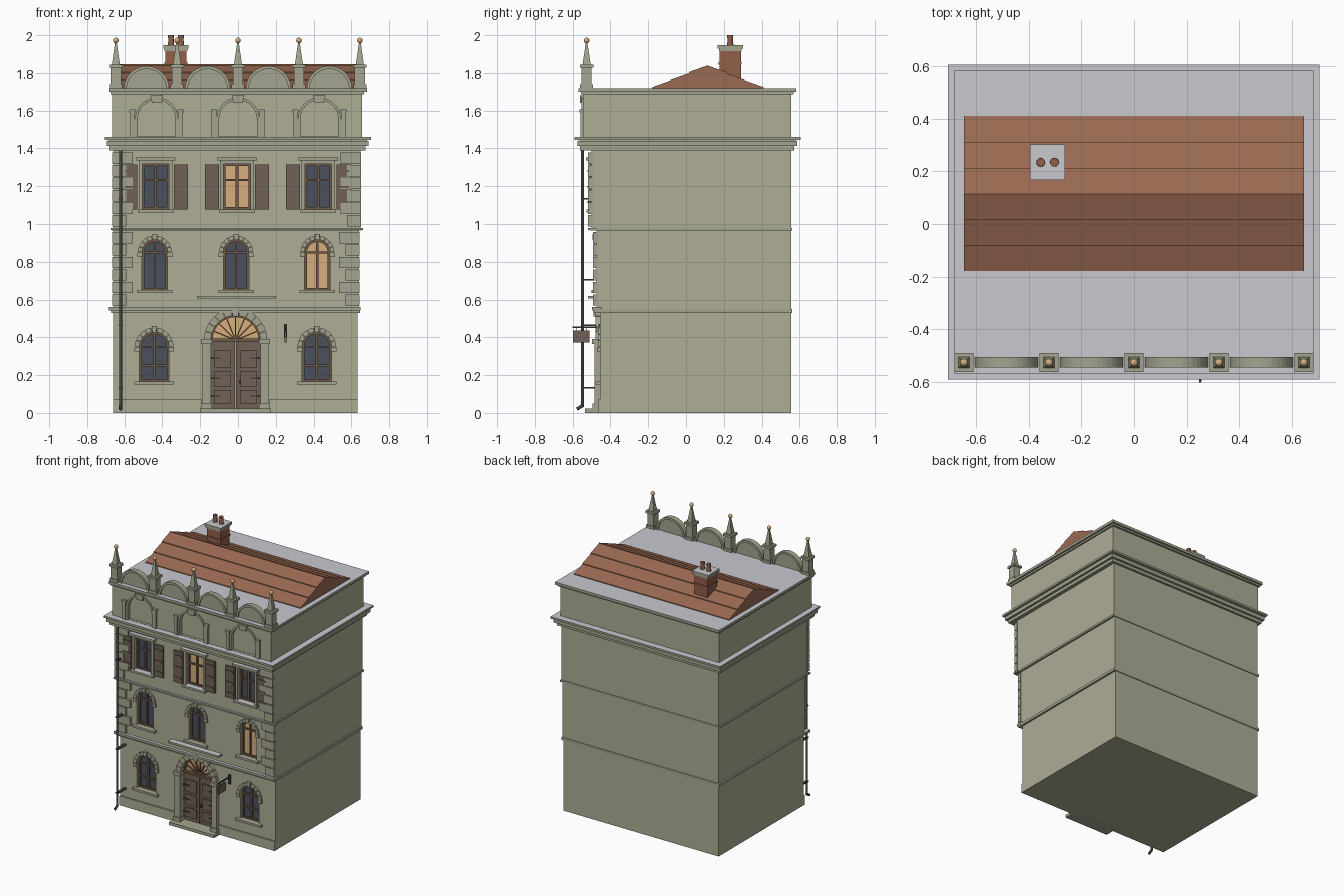
import bpy, bmesh, math
from mathutils import Matrix, Vector

if "Cube" in bpy.data.objects:
    bpy.data.objects.remove(bpy.data.objects["Cube"])

def mat(name, r, g, b):
    m = bpy.data.materials.new(name)
    m.diffuse_color = [((c / 255 + 0.055) / 1.055) ** 2.4 for c in (r, g, b)] + [1]
    m.use_nodes = True
    m.node_tree.nodes["Principled BSDF"].inputs["Base Color"].default_value = m.diffuse_color
    return m

WALL = mat("wall_plaster", 174, 173, 150)
TRIM = mat("trim_stone", 164, 165, 144)
LEAD = mat("roof_lead", 200, 201, 207)
TILE = mat("roof_tile", 154, 106, 83)
BRICK = mat("chimney_brick", 146, 94, 73)
WOOD = mat("door_wood", 112, 97, 87)
GLASS = mat("dark_glass", 75, 80, 93)
LIT = mat("lit_glass", 214, 174, 127)
FRAME = mat("window_frame", 112, 90, 70)
IRON = mat("dark_iron", 66, 66, 62)

# ---------- helpers ----------
def finish(name, bm, m, top=None):
    bmesh.ops.recalc_face_normals(bm, faces=bm.faces[:])
    me = bpy.data.meshes.new(name)
    me.materials.append(m)
    if top:
        me.materials.append(top)
        for f in bm.faces:
            f.material_index = int(f.normal.z > 0.9)
    bm.to_mesh(me)
    bm.free()
    ob = bpy.data.objects.new(name, me)
    bpy.context.collection.objects.link(ob)
    return ob

def boxes(name, items, m, top=None):
    """items: (x0, x1, y0, y1, z0, z1)"""
    bm = bmesh.new()
    for x0, x1, y0, y1, z0, z1 in items:
        M = Matrix.Translation(((x0 + x1) / 2, (y0 + y1) / 2, (z0 + z1) / 2))
        bmesh.ops.create_cube(bm, size=1, matrix=M @ Matrix.Diagonal((x1 - x0, y1 - y0, z1 - z0, 1)))
    return finish(name, bm, m, top)

def prisms(name, polys, a, b, m, axis="y"):
    """extrude (u, z) outlines along y (or x)"""
    bm = bmesh.new()
    for p in polys:
        vs = [bm.verts.new((u, a, z) if axis == "y" else (a, u, z)) for u, z in p]
        r = bmesh.ops.extrude_face_region(bm, geom=[bm.faces.new(vs)])
        d = Vector((0, b - a, 0) if axis == "y" else (b - a, 0, 0))
        bmesh.ops.translate(bm, vec=d, verts=[v for v in r["geom"] if isinstance(v, bmesh.types.BMVert)])
    return finish(name, bm, m)

def arch(cx, hw, z0, zs, n=16):
    return [(cx - hw, z0), (cx + hw, z0)] + [
        (cx + hw * math.cos(math.pi * i / n), zs + hw * math.sin(math.pi * i / n)) for i in range(n + 1)]

def ring(cx, zs, r0, r1, n, gap=0.0, sub=3):
    out = []
    for i in range(n):
        a0, a1 = math.pi * i / n + gap, math.pi * (i + 1) / n - gap
        t = [a0 + (a1 - a0) * k / sub for k in range(sub + 1)]
        out.append([(cx + r0 * math.cos(a), zs + r0 * math.sin(a)) for a in t] +
                   [(cx + r1 * math.cos(a), zs + r1 * math.sin(a)) for a in reversed(t)])
    return out

def rect(x0, x1, z0, z1):
    return [(x0, z0), (x1, z0), (x1, z1), (x0, z1)]

def keystone(cx, z0, z1, w):
    return [(cx - w * .7, z0), (cx + w * .7, z0), (cx + w, z1), (cx - w, z1)]

def cylinder(name, p, q, r0, m, r1=None, seg=12):
    p, q = Vector(p), Vector(q)
    bm = bmesh.new()
    M = Matrix.Translation((p + q) / 2) @ (q - p).to_track_quat("Z", "Y").to_matrix().to_4x4()
    bmesh.ops.create_cone(bm, cap_ends=True, segments=seg, radius1=r0, radius2=r0 if r1 is None else r1,
                          depth=(q - p).length, matrix=M)
    return finish(name, bm, m)

def carve(ob, polys, y0, y1):
    cut = prisms("opening_cutter", polys, y0, y1, ob.data.materials[0])
    cut.hide_render = True
    md = ob.modifiers.new("openings", "BOOLEAN")
    md.object, md.solver = cut, "EXACT"
    bpy.context.view_layer.objects.active = ob
    bpy.ops.object.modifier_apply(modifier="openings")
    bpy.data.objects.remove(cut)

# ---------- storeys, each stepping forward ----------
F = [-0.455, -0.475, -0.50, -0.545]
XL = [-0.66, -0.66, -0.66, -0.665]
XR = [0.632, 0.64, 0.648, 0.657]
Z = [0, 0.545, 0.97, 1.40, 1.70]
BACK = 0.555
CX = [-0.013, -0.01, -0.005, 0.0]
cols = [[c - 0.43, c, c + 0.43] for c in CX]
body = [boxes(f"storey_{i + 1}", [(XL[i], XR[i], F[i], BACK, Z[i], Z[i + 1])], WALL) for i in range(4)]

carve(body[0], [arch(cols[0][0], .078, .165, .35), arch(cols[0][2], .078, .165, .35),
                arch(cols[0][1], .132, .02, .385)], -0.7, F[0] + .045)
carve(body[1], [arch(c, .067, .65, .85) for c in cols[1]], -0.7, F[1] + .04)
carve(body[2], [rect(c - .072, c + .072, 1.078, 1.318) for c in cols[2]], -0.7, F[2] + .04)
carve(body[3], [arch(c, .10, 1.462, 1.555) for c in cols[3]], -0.7, F[3] + .02)

# plinth and string courses
boxes("plinth", [(XL[0], -.19, F[0] - .012, F[0], 0, .07), (.165, XR[0], F[0] - .012, F[0], 0, .07)], WALL)
boxes("lower_string_course", [(-.67, .646, F[1] - .012, BACK + .005, .53, .55),
                              (-.685, .648, F[1] - .022, F[1] + .03, .542, .56)], TRIM, LEAD)
boxes("upper_string_course", [(-.668, .655, F[2] - .012, BACK + .005, .965, .98),
                              (-.672, .662, F[2] - .02, F[2] + .03, .968, .978)], TRIM, LEAD)

# main cornice and attic coping
boxes("main_cornice", [(-.682, .675, -.56, .572, 1.39, 1.415), (-.695, .692, -.575, .588, 1.413, 1.44),
                       (-.706, .704, -.59, .605, 1.445, 1.46), (-.685, .682, -.565, .58, 1.435, 1.447)], TRIM, LEAD)
boxes("attic_coping", [(-.672, .668, -.555, .57, 1.685, 1.70), (-.682, .682, -.568, .583, 1.698, 1.718)], TRIM, LEAD)

# quoins on the two upper storeys
for s, z0 in ((1, .565), (2, .985)):
    st = []
    for k in range(6):
        w = .105 if k % 2 else .07
        a, b = z0 + k * .066 + .003, z0 + (k + 1) * .066 - .003
        st += [(XL[s] - .004, XL[s] + w, F[s] - .018, F[s] + .01, a, b),
               (XR[s] - w, XR[s] + .004, F[s] - .018, F[s] + .01, a, b)]
    boxes(f"quoins_storey_{s + 1}", st, TRIM)

# ---------- arched windows ----------
def arched_window(name, y, cx, hw, z0, zs, pane, band, bars):
    top = zs + hw
    prisms(name + "_glass", [arch(cx, hw, z0, zs)], y + .03, y + .038, pane)
    prisms(name + "_frame", [rect(cx - hw, cx - hw + .012, z0, zs), rect(cx + hw - .012, cx + hw, z0, zs),
                             rect(cx - .006, cx + .006, z0, top), rect(cx - hw, cx + hw, z0, z0 + .012)]
           + [rect(cx - hw, cx + hw, b - .005, b + .005) for b in bars]
           + ring(cx, zs, hw - .012, hw, 1, sub=16), y + .018, y + .031, FRAME)
    prisms(name + "_arch_stones", ring(cx, zs, hw, hw + band, 9, .012), y - .012, y + .012, TRIM)
    prisms(name + "_keystone", [keystone(cx, top - .002, top + band + .008, .014)], y - .02, y + .01, TRIM)
    boxes(name + "_imposts", [(cx + s * (hw + .012) - .014, cx + s * (hw + .012) + .014, y - .015, y + .01,
                               zs - .025, zs) for s in (-1, 1)], TRIM)
    boxes(name + "_sill", [(cx - hw - .027, cx + hw + .027, y - .025, y + .03, z0 - .016, z0)], TRIM)

for i in (0, 2):
    arched_window(f"ground_window_{i}", F[0], cols[0][i], .078, .165, .35, GLASS, .024, (.25, .35))
for i in range(3):
    arched_window(f"middle_window_{i}", F[1], cols[1][i], .067, .65, .85, LIT if i == 2 else GLASS, .022, (.85,))

# ---------- square shuttered windows ----------
for i, c in enumerate(cols[2]):
    y, n = F[2], f"upper_window_{i}"
    prisms(n + "_glass", [rect(c - .072, c + .072, 1.078, 1.318)], y + .03, y + .038, LIT if i == 1 else GLASS)
    prisms(n + "_frame", [rect(c - .072, c - .06, 1.078, 1.318), rect(c + .06, c + .072, 1.078, 1.318),
                          rect(c - .007, c + .007, 1.078, 1.318), rect(c - .072, c + .072, 1.228, 1.239),
                          rect(c - .072, c + .072, 1.078, 1.09), rect(c - .072, c + .072, 1.306, 1.318)],
           y + .018, y + .031, FRAME)
    boxes(n + "_surround", [(c + s * .08 - .009, c + s * .08 + .009, y - .012, y + .01, 1.078, 1.335) for s in (-1, 1)]
          + [(c - .089, c + .089, y - .012, y + .01, 1.318, 1.335)], TRIM)
    boxes(n + "_ledges", [(c - .105, c + .105, y - .03, y + .01, 1.335, 1.353),
                          (c - .095, c + .095, y - .028, y + .03, 1.062, 1.078)], TRIM, LEAD)
    sh = [(c + s * .133 - .037, c + s * .133 + .037, y - .016, y, 1.078, 1.315) for s in (-1, 1)]
    boxes(n + "_shutters", sh, WOOD)
    boxes(n + "_shutter_battens", [(x0 + .008, x1 - .008, y - .021, y - .01, z, z + .012)
                                   for x0, x1, *_ in sh for z in (1.11, 1.19, 1.275)], WOOD)

# ---------- blind arches on the attic ----------
for i, c in enumerate(cols[3]):
    y = F[3]
    prisms(f"blind_arch_{i}", ring(c, 1.555, .10, .114, 1, sub=16)
           + [rect(c + s * .107 - .007, c + s * .107 + .007, 1.46, 1.555) for s in (-1, 1)], y - .008, y + .01, TRIM)
    boxes(f"blind_arch_pilasters_{i}", [(c + s * .127 - .012, c + s * .127 + .012, y - .014, y + .01, 1.46, 1.592)
                                        for s in (-1, 1)]
          + [(c + s * .127 - .017, c + s * .127 + .017, y - .02, y + .01, 1.59, 1.605) for s in (-1, 1)], TRIM)
    prisms(f"blind_arch_keystone_{i}", [keystone(c, 1.64, 1.68, .034)], y - .016, y + .01, TRIM)

# ---------- doorway ----------
c, y = CX[0], F[0]
boxes("door_leaves", [(c - .132, c - .003, y + .02, y + .04, .02, .385), (c + .003, c + .132, y + .02, y + .04, .02, .385)], WOOD)
boxes("door_panels", [(c + s * .068 - .045, c + s * .068 + .045, y + .011, y + .025, a, b)
                      for s in (-1, 1) for a, b in ((.05, .12), (.14, .22), (.24, .33))], WOOD)
boxes("door_rail", [(c - .132, c + .132, y + .005, y + .035, .378, .395)], FRAME)
boxes("door_hinges", [(c + s * .105 - .025, c + s * .105 + .025, y + .006, y + .015, z, z + .008)
                      for s in (-1, 1) for z in (.085, .18, .285)]
      + [(c + .018, c + .03, y - .002, y + .02, .155, .175)], IRON)
prisms("fanlight_glass", [arch(c, .132, .385, .3851)], y + .03, y + .038, LIT)
spokes = []
for k in range(1, 8):
    a = math.pi * k / 8
    d, n = Vector((math.cos(a), math.sin(a))), Vector((-math.sin(a), math.cos(a))) * .003
    spokes.append([tuple(Vector((c, .385)) + v) for v in (d * .02 - n, d * .13 - n, d * .13 + n, d * .02 + n)])
prisms("fanlight_bars", spokes + ring(c, .385, .122, .132, 1, sub=16) + ring(c, .385, .012, .026, 1, sub=10),
       y + .018, y + .031, FRAME)
prisms("door_arch_stones", ring(c, .385, .13, .168, 11, .008), y - .025, y + .01, TRIM)
prisms("door_keystone", [keystone(c, .51, .56, .02)], y - .035, y + .01, TRIM)
boxes("door_pilasters", [(c + s * .153 - w, c + s * .153 + w, y - d, y + .02, a, b) for s in (-1, 1)
                         for w, d, a, b in ((.022, .03, .02, .37), (.028, .04, .02, .05), (.029, .042, .365, .39))], TRIM)
boxes("door_step", [(c - .187, c + .187, -.535, y + .04, 0, .022)], TRIM)
boxes("door_hood_shelf", [(-.218, .2, F[1] - .045, F[1] + .01, .605, .62)], TRIM, LEAD)

# ---------- hanging sign and drainpipe ----------
boxes("hanging_sign_board", [(.246, .256, -.598, -.51, .372, .435)], WOOD)
boxes("hanging_sign_bracket", [(.247, .255, -.602, F[0], .45, .457), (.243, .259, F[0] - .008, F[0], .40, .47),
                               (.249, .253, -.583, -.579, .435, .452), (.249, .253, -.53, -.526, .435, .452)], IRON)
cylinder("drainpipe", (-.62, -.547, .035), (-.62, -.547, 1.39), .008, IRON)
cylinder("drainpipe_shoe", (-.62, -.545, .04), (-.62, -.578, .02), .009, IRON)
boxes("drainpipe_brackets", [(-.631, -.609, -.557, f, z, z + .008)
                             for f, z in ((F[0], .13), (F[0], .46), (F[1], .70), (F[2], 1.13))], IRON)

# ---------- parapet ----------
px = [-.645 + .3225 * i for i in range(5)]
py = -.526
boxes("parapet_pedestals", [(x - w, x + w, py - w, py + w, a, b) for x in px
                            for w, a, b in ((.034, 1.715, 1.738), (.027, 1.735, 1.83), (.036, 1.828, 1.845))], TRIM)
for i, x in enumerate(px):
    ob = cylinder(f"obelisk_{i}", (0, 0, 1.845), (0, 0, 1.962), .03, TRIM, .006, 4)
    ob.data.transform(Matrix.Translation((x, py, 0)) @ Matrix.Rotation(math.pi / 4, 4, "Z"))
    bm = bmesh.new()
    bmesh.ops.create_uvsphere(bm, u_segments=14, v_segments=8, radius=.015, matrix=Matrix.Translation((x, py, 1.972)))
    for f in bm.faces:
        f.smooth = True
    finish(f"finial_ball_{i}", bm, LIT)
for i in range(4):
    x = (px[i] + px[i + 1]) / 2
    prisms(f"parapet_lunette_{i}", [arch(x, .106, 1.715, 1.72)], py - .008, py + .012, TRIM)
    prisms(f"parapet_arch_{i}", ring(x, 1.717, .104, .12, 1, sub=18), py - .018, py + .022, TRIM)

# ---------- tiled roof with stepped courses ----------
def slope(y0, y1):
    pts = []
    for k in range(3):
        for t, lift in ((k / 3, .006), ((k + 1) / 3, 0)):
            pts.append((y0 + (y1 - y0) * t, 1.718 + .122 * t + lift))
    return pts
prisms("tiled_roof", [[(-.178, 1.715)] + slope(-.178, .113) + [(.113, 1.846)]
                      + slope(.41, .113)[::-1] + [(.41, 1.715)]], -.645, .645, TILE, axis="x")

# ---------- chimney ----------
chx, chy = -.328, .234
def block(w, a, b):
    return (chx - w, chx + w, chy - w, chy + w, a, b)
boxes("chimney_stack", [block(.056, 1.72, 1.92), block(.061, 1.845, 1.857)], BRICK)
boxes("chimney_cap", [block(.06, 1.915, 1.93), block(.067, 1.928, 1.947)], TRIM, LEAD)
for s in (-1, 1):
    ob = cylinder(f"chimney_pot_{s}", (chx + s * .026, chy, 1.945), (chx + s * .026, chy, 1.99), .017, BRICK, .013)
    cylinder(f"chimney_pot_rim_{s}", (chx + s * .026, chy, 1.986), (chx + s * .026, chy, 2.0), .016, BRICK)
